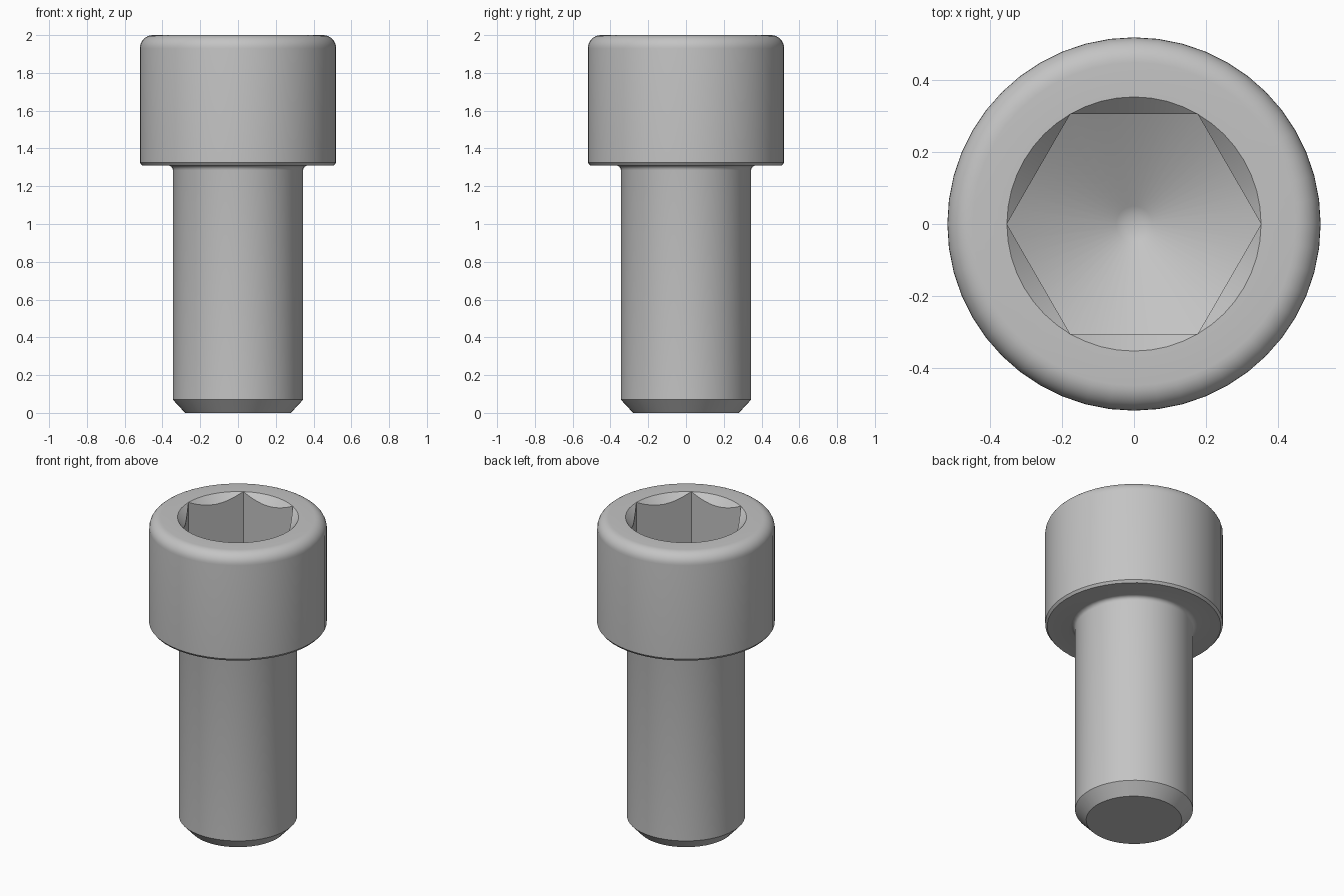
import bpy
import bmesh
from math import sin, cos, pi, tan, radians

SEGMENTS = 48
HEAD_R, HEAD_Z, TOP = 0.52, 1.31, 2.0
SHANK_R, APOTHEM, SOCKET_R = 0.345, 0.307, 0.354
ROUND, FILLET = 0.07, 0.025
FLOOR_Z, FLOOR_R = 1.48, 0.05

cube = bpy.data.objects.get("Cube")
if cube:
    bpy.data.objects.remove(cube, do_unlink=True)

steel = bpy.data.materials.new("steel_grey")
steel.use_nodes = True
steel.diffuse_color = (0.55, 0.55, 0.55, 1)
steel.node_tree.nodes["Principled BSDF"].inputs["Base Color"].default_value = steel.diffuse_color


def circle(r, z):
    """Ring of constant radius and height."""
    return lambda a: (r, z)


def arc(cx, cz, r, start, end, steps):
    """Rings following a rounded corner of the profile."""
    angles = [radians(start + (end - start) * i / steps) for i in range(steps + 1)]
    return [circle(cx + r * cos(t), cz + r * sin(t)) for t in angles]


def hex_radius(a):
    return APOTHEM / cos(a % (pi / 3) - pi / 6)


def socket_top(a):
    """Hexagon walls meeting the countersink."""
    r = hex_radius(a)
    return r, TOP - (SOCKET_R - r)


def socket_bottom(a):
    """Hexagon walls meeting the conical floor."""
    r = hex_radius(a)
    return r, FLOOR_Z + (r - FLOOR_R) * tan(radians(30))


# Shank with chamfered tip, and fillet under the head
rings = [circle(0.28, 0), circle(SHANK_R, 0.07)]
rings += arc(SHANK_R + FILLET, HEAD_Z - FILLET, FILLET, 180, 90, 4)
# Head with small lower chamfer and rounded top edge
rings += [circle(HEAD_R - 0.012, HEAD_Z), circle(HEAD_R, HEAD_Z + 0.015)]
rings += arc(HEAD_R - ROUND, TOP - ROUND, ROUND, 0, 90, 8)
# Countersunk hexagon socket with drilled floor
rings += [circle(SOCKET_R, TOP), socket_top, socket_bottom,
          circle(FLOOR_R, FLOOR_Z), circle(FLOOR_R / 2, FLOOR_Z - 0.01)]

bm = bmesh.new()
loops = []
for ring in rings:
    loop = []
    for i in range(SEGMENTS):
        a = 2 * pi * i / SEGMENTS
        r, z = ring(a)
        loop.append(bm.verts.new((r * cos(a), r * sin(a), z)))
    loops.append(loop)

for low, high in zip(loops, loops[1:]):
    for i in range(SEGMENTS):
        j = (i + 1) % SEGMENTS
        bm.faces.new((low[i], low[j], high[j], high[i]))
bm.faces.new(loops[0][::-1])
bm.faces.new(loops[-1])
bmesh.ops.remove_doubles(bm, verts=bm.verts, dist=0.001)
bmesh.ops.recalc_face_normals(bm, faces=bm.faces)

mesh = bpy.data.meshes.new("socket_head_screw")
bm.to_mesh(mesh)
bm.free()
mesh.materials.append(steel)
screw = bpy.data.objects.new("socket_head_screw", mesh)
bpy.context.collection.objects.link(screw)

bpy.ops.object.select_all(action='DESELECT')
screw.select_set(True)
bpy.context.view_layer.objects.active = screw
bpy.ops.object.shade_smooth_by_angle(angle=radians(32))
